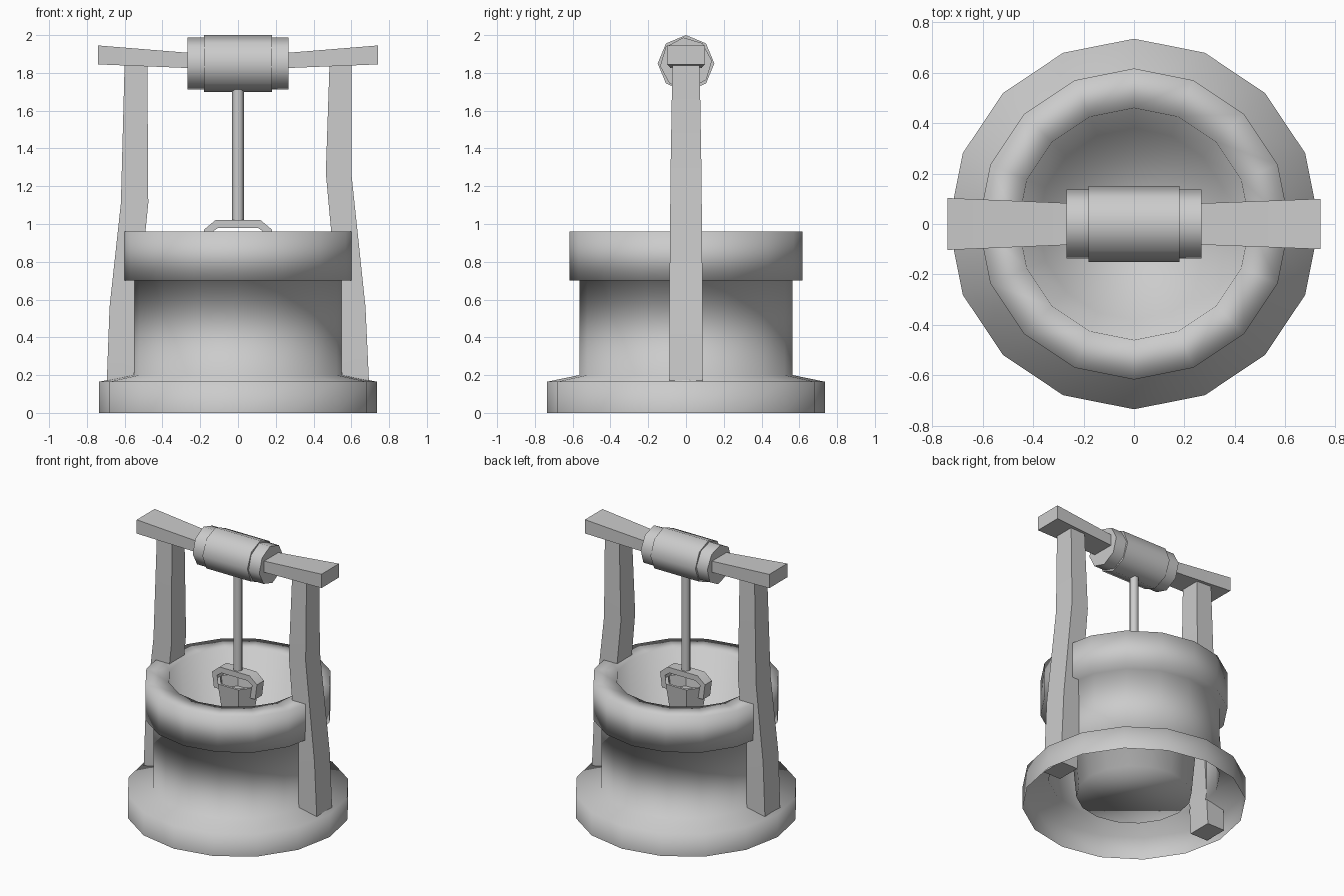
import bpy, bmesh, math
from mathutils import Vector

if "Cube" in bpy.data.objects:
    bpy.data.objects.remove(bpy.data.objects["Cube"])


def finish(name, bm, angle=None, recalc=True):
    if recalc:
        bmesh.ops.recalc_face_normals(bm, faces=bm.faces)
    me = bpy.data.meshes.new(name)
    bm.to_mesh(me)
    bm.free()
    ob = bpy.data.objects.new(name, me)
    bpy.context.collection.objects.link(ob)
    bpy.ops.object.select_all(action='DESELECT')
    ob.select_set(True)
    bpy.context.view_layer.objects.active = ob
    if angle == 180:
        bpy.ops.object.shade_smooth()
    elif angle:
        bpy.ops.object.shade_smooth_by_angle(angle=math.radians(angle))
    return ob


def lathe(name, profile, sides, angle, turn=0.0, cap_start=False):
    """Revolve (radius, z) points around z; the last ring is capped."""
    bm = bmesh.new()
    rings = []
    for r, z in profile:
        rings.append([bm.verts.new((r * math.cos(turn + math.tau * j / sides),
                                    r * math.sin(turn + math.tau * j / sides), z))
                      for j in range(sides)])
    for a, b in zip(rings, rings[1:]):
        for j in range(sides):
            k = (j + 1) % sides
            bm.faces.new((a[j], a[k], b[k], b[j]))
    bm.faces.new(rings[-1])
    if cap_start:
        bm.faces.new(rings[0][::-1])
    return finish(name, bm, angle, recalc=False)


def loft(name, sections, angle=40):
    """Skin a list of equal-length point loops and cap both ends."""
    bm = bmesh.new()
    loops = [[bm.verts.new(p) for p in s] for s in sections]
    n = len(loops[0])
    for a, b in zip(loops, loops[1:]):
        for j in range(n):
            bm.faces.new((a[j], a[(j + 1) % n], b[(j + 1) % n], b[j]))
    bm.faces.new(loops[0])
    bm.faces.new(loops[-1])
    return finish(name, bm, angle)


# Stone well: open-bottomed plinth, wall, thick rim and tapered inner shaft
lathe("well_wall", [(0.735, 0), (0.735, 0.165), (0.565, 0.20), (0.565, 0.70),
                    (0.617, 0.70), (0.617, 0.96), (0.46, 0.96), (0.38, 0.07)],
      16, 180)


# Bent square posts: (inner x, outer x, half depth, z)
def post(name, side, rows):
    loft(name, [[(side * a, -d, z), (side * b, -d, z), (side * b, d, z), (side * a, d, z)]
                for a, b, d, z in rows])


post("left_post", -1, [(0.56, 0.70, 0.088, 0.02), (0.53, 0.68, 0.088, 0.56),
                       (0.475, 0.62, 0.083, 1.11), (0.48, 0.60, 0.072, 1.86)])
post("right_post", 1, [(0.56, 0.70, 0.088, 0.02), (0.53, 0.675, 0.088, 0.56),
                       (0.465, 0.60, 0.082, 1.27), (0.485, 0.60, 0.072, 1.86)])

# Crossbeam, sagging and thinning to the middle
loft("crossbeam", [[(x, -d, lo), (x, d, lo), (x, d, hi), (x, -d, hi)]
                   for x, d, lo, hi in [(-0.74, 0.103, 1.845, 1.945),
                                        (0, 0.072, 1.815, 1.885),
                                        (0.74, 0.1, 1.845, 1.945)]])

# Winding drum and the narrower collar drum that pokes out of both ends
for name, r, half, turn in [("rope_drum", 0.15, 0.18, 0.0),
                            ("drum_collar", 0.138, 0.267, 0.1)]:
    ob = lathe(name, [(r, -half), (r, half)], 8, 60, turn, cap_start=True)
    ob.rotation_euler = (0, math.pi / 2, 0)
    ob.location = (0, 0, 1.85)

# Rope
lathe("rope", [(0.033, 0.99), (0.033, 1.75)], 6, 70, cap_start=True)

# Bucket: tapered, hollow at the top
bucket = lathe("bucket", [(0.11, 0.62), (0.165, 0.935), (0.14, 0.935), (0.125, 0.85)],
               6, 40, cap_start=True)
bucket.scale = (1, 0.8, 1)

# Bucket handle: flat band arched over the bucket
outer = [(-0.165, 0.86), (-0.18, 0.97), (-0.12, 1.02), (0.12, 1.02), (0.18, 0.97), (0.165, 0.86)]
inner = [(-0.125, 0.86), (-0.14, 0.955), (-0.105, 0.98), (0.105, 0.98), (0.14, 0.955), (0.125, 0.86)]
loft("bucket_handle", [[(a, -0.04, az), (a, 0.04, az), (b, 0.04, bz), (b, -0.04, bz)]
                       for (a, az), (b, bz) in zip(outer, inner)])
